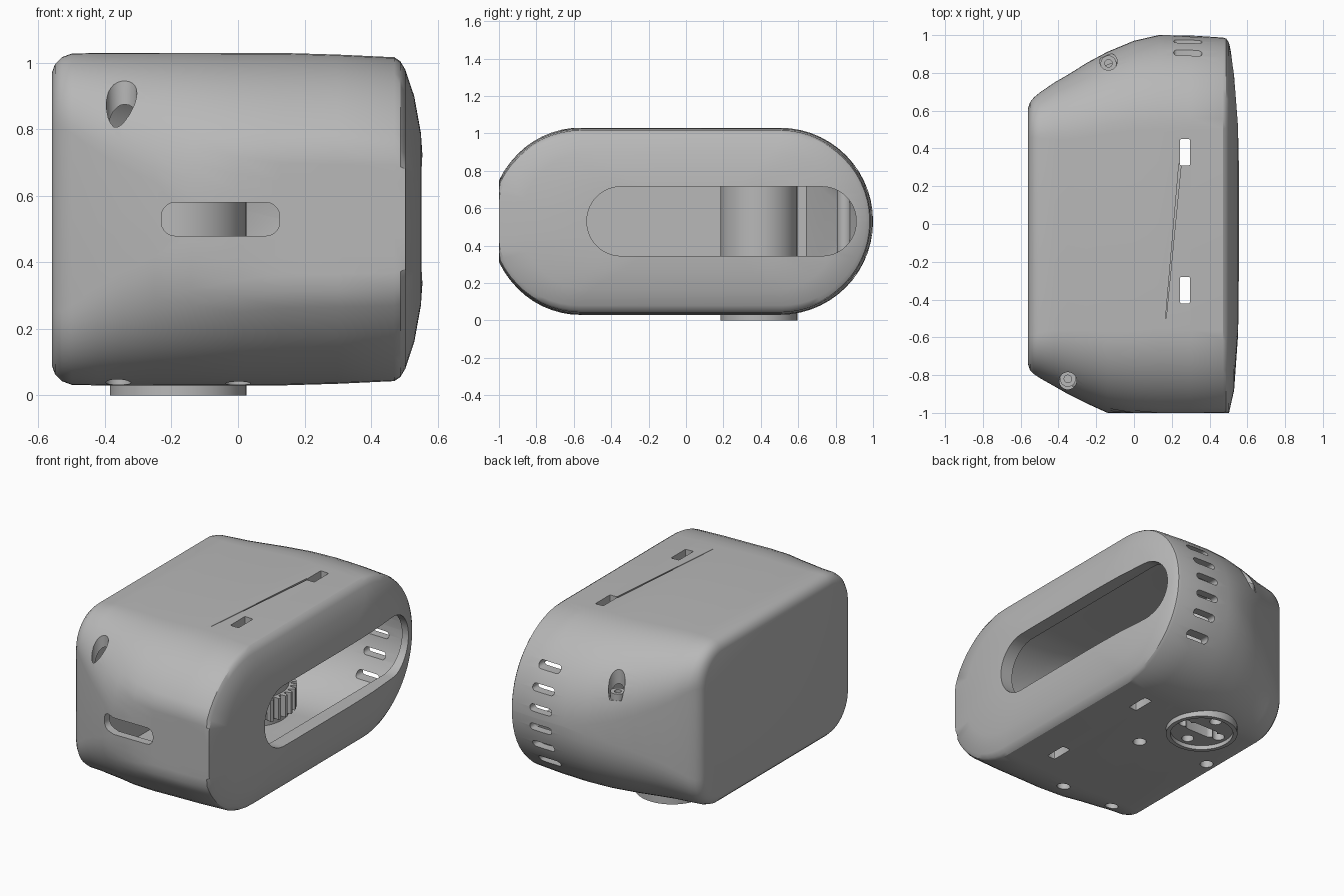
import bpy, bmesh, math
from mathutils import Matrix

if "Cube" in bpy.data.objects:
    bpy.data.objects.remove(bpy.data.objects["Cube"], do_unlink=True)

grey = bpy.data.materials.new("plain_grey")
grey.use_nodes = True
grey.diffuse_color = (0.48, 0.48, 0.48, 1)
grey.node_tree.nodes["Principled BSDF"].inputs["Base Color"].default_value = grey.diffuse_color
MID = 0.53  # height of the shell's centre line


def finish(bm, name):
    bmesh.ops.recalc_face_normals(bm, faces=bm.faces)
    mesh = bpy.data.meshes.new(name)
    bm.to_mesh(mesh)
    bm.free()
    mesh.materials.append(grey)
    ob = bpy.data.objects.new(name, mesh)
    bpy.context.scene.collection.objects.link(ob)
    return ob


def cylinder(name, x, y, z0, z1, r, sides=40):
    bm = bmesh.new()
    bmesh.ops.create_cone(bm, cap_ends=True, segments=sides, radius1=r, radius2=r, depth=z1 - z0,
                          matrix=Matrix.Translation((x, y, (z0 + z1) / 2)))
    return finish(bm, name)


def prism(name, outline, place, a, b):
    """Extrude a 2D outline from a to b; place maps (u, v, w) to a point."""
    bm = bmesh.new()
    ends = [[bm.verts.new(place(u, v, w)) for u, v in outline] for w in (a, b)]
    n = len(outline)
    for i in range(n):
        j = (i + 1) % n
        bm.faces.new((ends[0][i], ends[0][j], ends[1][j], ends[1][i]))
    bm.faces.new(ends[0])
    bm.faces.new(ends[1])
    return finish(bm, name)


def rounded(u0, u1, half, r, steps=14):
    """Rounded rectangle from u0 to u1, centred on v = 0."""
    pts = []
    for k, (cu, cv) in enumerate(((u1 - r, half - r), (u0 + r, half - r),
                                  (u0 + r, r - half), (u1 - r, r - half))):
        for i in range(steps + 1):
            a = math.pi / 2 * (k + i / steps)
            pts.append((cu + r * math.cos(a), cv + r * math.sin(a)))
    return pts


def loft(name, sections, front):
    """Skin rounded sections (x, y0, y1, half height, radius) along x, flat at the front."""
    bm = bmesh.new()
    rings = []
    for x, y0, y1, h, r in sections:
        rings.append([bm.verts.new((x, max(y, front), MID + z))
                      for y, z in rounded(y0, y1, h, min(r, h - 0.002))])
    n = len(rings[0])
    for a, b in zip(rings, rings[1:]):
        for i in range(n):
            j = (i + 1) % n
            bm.faces.new((a[i], a[j], b[j], b[i]))
    bm.faces.new(rings[0])
    bm.faces.new(rings[-1])
    return finish(bm, name)


def cut(target, cutter):
    mod = target.modifiers.new("cut", 'BOOLEAN')
    mod.operation, mod.solver, mod.object = 'DIFFERENCE', 'EXACT', cutter
    bpy.context.view_layer.objects.active = target
    bpy.ops.object.modifier_apply(modifier=mod.name)
    bpy.data.objects.remove(cutter, do_unlink=True)


def along_x(u, v, w): return (w, u, v)
def along_y(u, v, w): return (u, w, v)
def along_z(u, v, w): return (u, v, w)


def shifted(outline, du, dv):
    return [(u + du, v + dv) for u, v in outline]


# Shell: outer skin, from the flat closed side to the domed open side
body = [(-0.56, -0.745, 0.615, 0.44, 0.17), (-0.55, -0.775, 0.645, 0.467, 0.19),
        (-0.53, -0.795, 0.67, 0.487, 0.21), (-0.5, -0.815, 0.695, 0.498, 0.24),
        (-0.42, -0.86, 0.75, 0.5, 0.3), (-0.35, -0.9, 0.79, 0.5, 0.34),
        (-0.25, -0.95, 0.853, 0.5, 0.39), (-0.14, -1.0, 0.912, 0.5, 0.43),
        (0, -1.035, 0.97, 0.5, 0.47), (0.13, -1.05, 1.0, 0.5, 0.5),
        (0.3, -1.05, 0.998, 0.495, 0.5), (0.47, -1.045, 0.987, 0.487, 0.5)]
dome = [(0.488, -1.04, 0.982, 0.475, 0.5), (0.503, -1.02, 0.96, 0.45, 0.5),
        (0.53, -0.88, 0.83, 0.37, 0.5), (0.55, -0.6, 0.6, 0.26, 0.5),
        (0.557, -0.35, 0.4, 0.16, 0.5)]
shell = loft("shell", body + dome, -1.0)

# Cavity: the same skin, inset by the wall thickness
wall = 0.05
cavity = [(x, y0 + wall, y1 - wall, h - wall, r - wall) for x, y0, y1, h, r in body[3:]]
cut(shell, loft("cavity", cavity, -1.0 + wall))

# Long opening in the domed side
cut(shell, prism("opening", shifted(rounded(-0.53, 0.91, 0.185, 0.183), 0, MID), along_x, 0.4, 0.7))

# Port in the front
cut(shell, prism("port", shifted(rounded(-0.23, 0.125, 0.05, 0.04, 5), 0, MID), along_y, -1.1, -0.85))

# Row of vents in the back
for i in range(6):
    z = MID + (i - 2.5) * 0.115
    cut(shell, prism("vent", shifted(rounded(0.21, 0.36, 0.021, 0.02, 4), 0, z), along_y, 0.75, 1.1))

# Clip windows through top and bottom
for y in (0.38, -0.35):
    for z0, z1 in ((0.9, 1.1), (-0.02, 0.15)):
        cut(shell, prism("window", shifted(rounded(0.243, 0.297, 0.07, 0.008, 2), 0, y), along_z, z0, z1))

# Hairline groove on the top
cut(shell, prism("groove", [(0.238, 0.32), (0.25, 0.32), (0.17, -0.5), (0.167, -0.5)], along_z, 1.01, 1.1))

# Screw wells entering from above, each with a hollow boss inside
for side, x, y in (("front", -0.35, -0.83), ("back", -0.135, 0.86)):
    cut(shell, cylinder("well", x, y, 0.72, 1.1, 0.046, 24))
    boss = cylinder(side + "_screw_boss", x, y - math.copysign(0.01, y), 0.35, 0.76, 0.042, 24)
    cut(boss, cylinder("bore", x, y - math.copysign(0.01, y), 0.6, 0.8, 0.02, 16))

# Screw holes in the bottom
for x, y in ((0, 0.05), (-0.46, 0.1), (-0.36, -0.63), (0, -0.63)):
    cut(shell, cylinder("hole", x, y, -0.05, 0.12, 0.038, 24))

# Round drive pillar with its recessed mounting face
px, py = -0.18, 0.39
cut(shell, cylinder("pillar_hole", px, py, -0.05, 0.12, 0.2, 64))
pillar = cylinder("drive_pillar", px, py, 0, 0.78, 0.205, 64)
cut(pillar, cylinder("recess", px, py, -0.05, 0.025, 0.18, 48))
for i in range(4):
    a = math.pi / 2 * i
    cut(pillar, cylinder("screw_hole", px + 0.125 * math.cos(a), py + 0.125 * math.sin(a),
                         -0.05, 0.1, 0.035, 20))
cut(pillar, prism("key_slot", shifted(rounded(-0.1, 0.1, 0.04, 0.03, 4), px, py), along_z, -0.05, 0.09))

# Toothed ring around the pillar
teeth = 30
outline = []
for i in range(teeth):
    for step, r in ((0, 0.218), (0.3, 0.218), (0.45, 0.25), (0.8, 0.25)):
        a = 2 * math.pi * (i + step) / teeth
        outline.append((px + r * math.cos(a), py + r * math.sin(a)))
gear = prism("drive_gear", outline, along_z, 0.12, 0.25)

# Smooth shading that keeps the sharp edges
bpy.ops.object.select_all(action='DESELECT')
for ob in bpy.context.scene.objects:
    if ob.type == 'MESH':
        ob.select_set(True)
        bpy.context.view_layer.objects.active = ob
bpy.ops.object.shade_smooth_by_angle(angle=math.radians(30))
